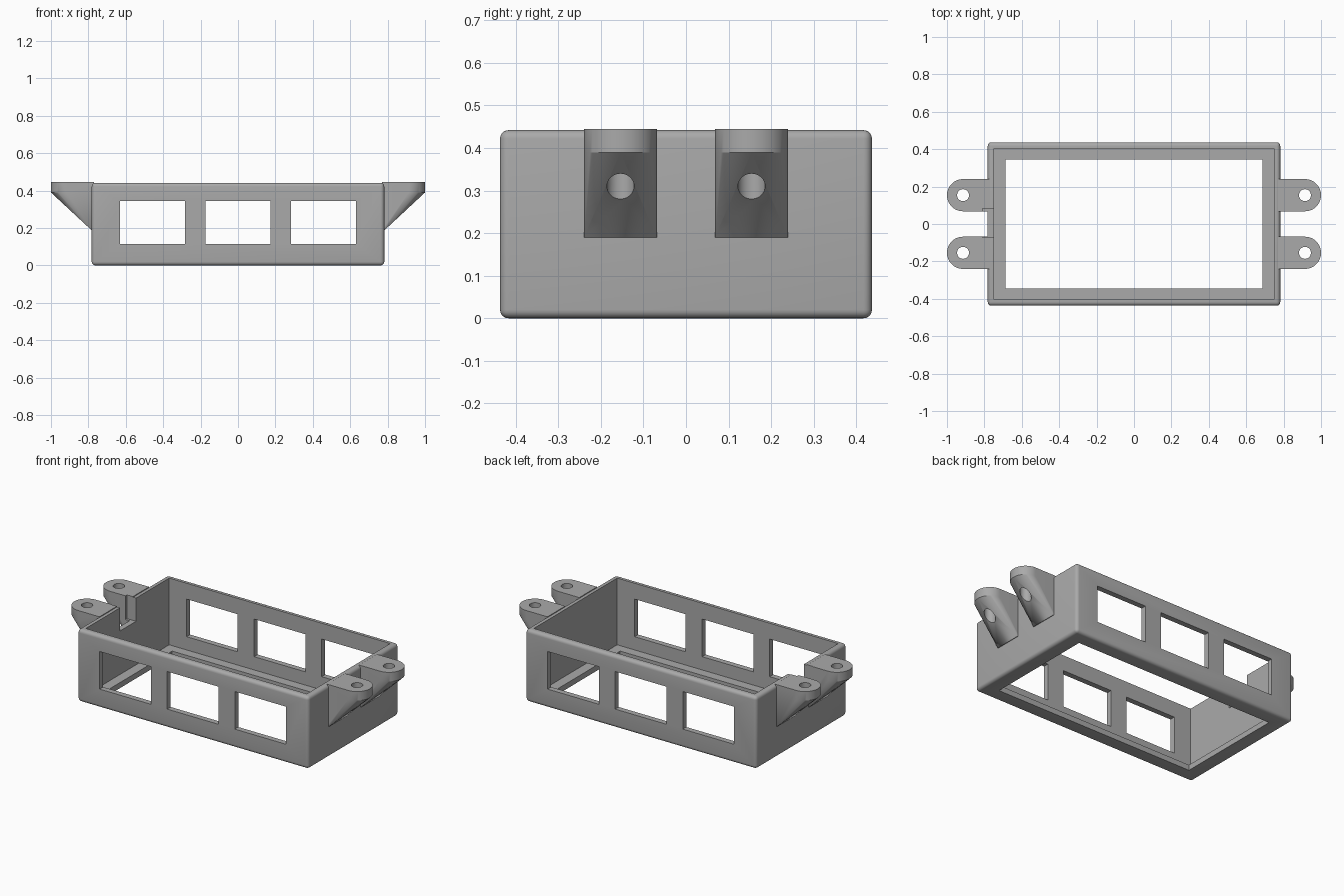
import bpy
import bmesh
import math
from mathutils import Matrix

if "Cube" in bpy.data.objects:
    bpy.data.objects.remove(bpy.data.objects["Cube"])

# Single plastic colour
grey = bpy.data.materials.new("grey_plastic")
grey.use_nodes = True
colour = (0.4, 0.4, 0.4, 1)
grey.diffuse_color = colour
grey.node_tree.nodes["Principled BSDF"].inputs["Base Color"].default_value = colour

HX, HY, TOP = 0.782, 0.437, 0.442   # outer half sizes and wall height
WALL = 0.034
LUG_TOP, LUG_R = 0.445, 0.086


def finish(bm, name):
    bmesh.ops.recalc_face_normals(bm, faces=bm.faces)
    mesh = bpy.data.meshes.new(name)
    bm.to_mesh(mesh)
    bm.free()
    obj = bpy.data.objects.new(name, mesh)
    bpy.context.collection.objects.link(obj)
    mesh.materials.append(grey)
    return obj


def box(name, x0, x1, y0, y1, z0, z1):
    bm = bmesh.new()
    bmesh.ops.create_cube(bm, size=1)
    bm.transform(Matrix.Translation(((x0 + x1) / 2, (y0 + y1) / 2, (z0 + z1) / 2))
                 @ Matrix.Diagonal((x1 - x0, y1 - y0, z1 - z0, 1)))
    return finish(bm, name)


def apply(obj, modifier):
    bpy.ops.object.select_all(action='DESELECT')
    bpy.context.view_layer.objects.active = obj
    obj.select_set(True)
    bpy.ops.object.modifier_apply(modifier=modifier.name)


def cut(obj, cutter):
    mod = obj.modifiers.new("cut", 'BOOLEAN')
    mod.operation = 'DIFFERENCE'
    mod.solver = 'EXACT'
    mod.object = cutter
    apply(obj, mod)
    bpy.data.objects.remove(cutter)


def smooth(obj):
    bpy.ops.object.select_all(action='DESELECT')
    bpy.context.view_layer.objects.active = obj
    obj.select_set(True)
    bpy.ops.object.shade_smooth_by_angle(angle=math.radians(25))


def notch():
    return box("notch_cutter", -0.81, -0.7, -0.071, 0.083, 0.3, 0.6)


# Open tray with rounded outer edges
tray = box("tray", -HX, HX, -HY, HY, 0, TOP)
bevel = tray.modifiers.new("round", 'BEVEL')
bevel.width = 0.02
bevel.segments = 5
apply(tray, bevel)

# Hollow interior, floor opening, windows and end notch
ix, iy = HX - WALL, HY - WALL
cut(tray, box("cavity_cutter", -ix, ix, -iy, iy, 0.034, 1))
cut(tray, box("floor_cutter", -0.687, 0.687, -0.345, 0.345, -0.5, 0.5))
for cx in (-0.457, 0, 0.457):
    cut(tray, box("window_cutter", cx - 0.173, cx + 0.173, -1, 1, 0.115, 0.345))
cut(tray, notch())
smooth(tray)


# Mounting lugs: rounded tab hulled down to a straight foot on the wall
def lug(name, side, cy):
    bm = bmesh.new()
    cx = 1 - LUG_R
    for z in (0.39, LUG_TOP):
        for i in range(33):
            a = math.pi * (i / 32 - 0.5)
            bm.verts.new((side * (cx + LUG_R * math.cos(a)), cy + LUG_R * math.sin(a), z))
    for y in (cy - LUG_R, cy + LUG_R):
        for x, z in ((0.77, LUG_TOP), (0.77, 0.188), (HX + 0.003, 0.19)):
            bm.verts.new((side * x, y, z))
    bmesh.ops.convex_hull(bm, input=bm.verts)
    bmesh.ops.dissolve_limit(bm, angle_limit=0.002, verts=bm.verts, edges=bm.edges)
    obj = finish(bm, name)

    # Vertical screw hole
    hole = bmesh.new()
    bmesh.ops.create_cone(hole, cap_ends=True, segments=40, radius1=0.032,
                          radius2=0.032, depth=2)
    hole.transform(Matrix.Translation((side * cx, cy, 0)))
    cut(obj, finish(hole, "hole_cutter"))
    if side < 0:
        cut(obj, notch())
    smooth(obj)


for side, end in ((1, "left"), (-1, "right")):
    for cy, place in ((-0.154, "front"), (0.154, "back")):
        lug(f"{end}_{place}_lug", side, cy)
